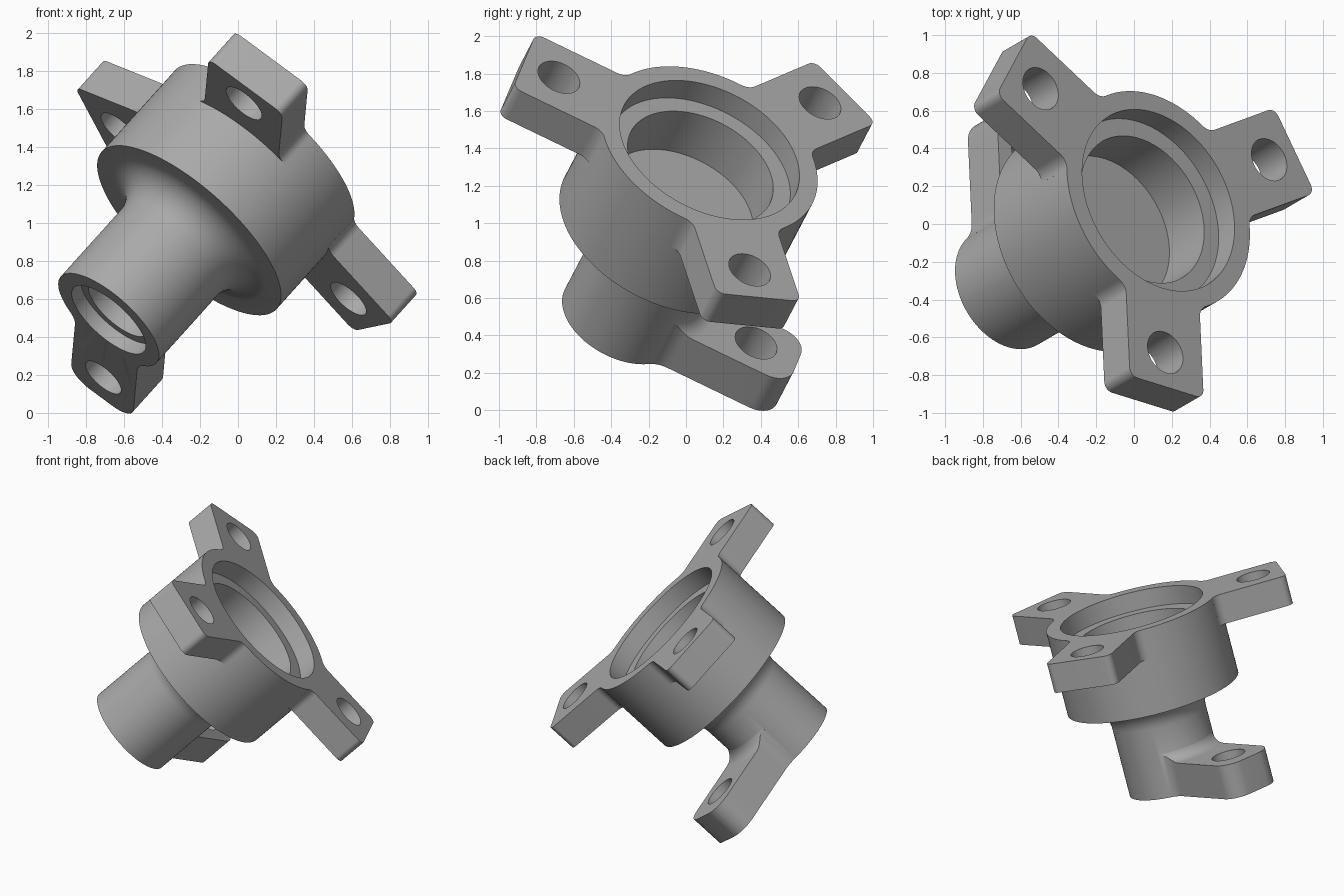
import bpy, bmesh, math
from mathutils import Vector, Matrix

if "Cube" in bpy.data.objects:
    bpy.data.objects.remove(bpy.data.objects["Cube"], do_unlink=True)

# Main sizes, measured along the part's own axis from the tube end
HOUSING_R, TUBE_R, LENGTH, SHOULDER = 0.62, 0.34, 1.30, 0.68
EAR_T, LUG_T, HOLE_R = 0.215, 0.25, 0.12

metal = bpy.data.materials.new("cast_grey")
metal.use_nodes = True
GREY = (0.40, 0.40, 0.40, 1)
metal.diffuse_color = GREY
metal.node_tree.nodes["Principled BSDF"].inputs["Base Color"].default_value = GREY


def finish(name, bm):
    bmesh.ops.remove_doubles(bm, verts=bm.verts, dist=1e-5)
    bmesh.ops.recalc_face_normals(bm, faces=bm.faces)
    mesh = bpy.data.meshes.new(name)
    bm.to_mesh(mesh)
    bm.free()
    mesh.materials.append(metal)
    ob = bpy.data.objects.new(name, mesh)
    bpy.context.collection.objects.link(ob)
    return ob


def arc(cx, cy, r, a0, a1, n=10):
    return [(cx + r * math.cos(a0 + (a1 - a0) * i / n),
             cy + r * math.sin(a0 + (a1 - a0) * i / n)) for i in range(n + 1)]


def lathe(name, profile, steps=128):
    bm = bmesh.new()
    vs = [bm.verts.new((r, 0, z)) for r, z in profile]
    edges = [bm.edges.new(p) for p in zip(vs, vs[1:])]
    bmesh.ops.spin(bm, geom=vs + edges, cent=(0, 0, 0), axis=(0, 0, 1),
                   angle=2 * math.pi, steps=steps, use_merge=True)
    return finish(name, bm)


def prism(name, outline, z0, z1, angle=0.0):
    bm = bmesh.new()
    face = bm.faces.new([bm.verts.new((x, y, z0)) for x, y in outline])
    new = bmesh.ops.extrude_face_region(bm, geom=[face])["geom"]
    bmesh.ops.translate(bm, vec=(0, 0, z1 - z0),
                        verts=[g for g in new if isinstance(g, bmesh.types.BMVert)])
    bmesh.ops.rotate(bm, verts=bm.verts, matrix=Matrix.Rotation(angle, 3, "Z"))
    return finish(name, bm)


def arm_outline(body_r, half, end, fillet, corner):
    """Arm along +x, blended into a round body, with rounded outer corners."""
    c = Vector((math.sqrt((body_r + fillet) ** 2 - (half + fillet) ** 2), half + fillet))
    a = math.atan2(c.y, c.x)
    side = [tuple(c.normalized() * body_r * 0.97)]
    side += arc(c.x, c.y, fillet, a - math.pi, -math.pi / 2)if a - math.pi < -math.pi / 2 else []
    side += arc(end - corner, half - corner, corner, math.pi / 2, 0)
    return [(body_r * 0.9, 0)] + side + [(x, -y) for x, y in reversed(side)]


def boolean(target, tool, operation):
    mod = target.modifiers.new(operation.lower(), "BOOLEAN")
    mod.operation, mod.solver, mod.object = operation, "EXACT", tool
    bpy.context.view_layer.objects.active = target
    bpy.ops.object.modifier_apply(modifier=mod.name)
    bpy.data.objects.remove(tool, do_unlink=True)


def drill(target, dist, angle, z0, z1):
    circle = arc(dist, 0, HOLE_R, 0, 2 * math.pi, 48)[:-1]
    boolean(target, prism("hole_cutter", circle, z0, z1, angle), "DIFFERENCE")


# Turned body: stepped blind bore, tube, shoulder fillet, housing, stepped seat
blend = 0.17
profile = [(0, 0.6), (0.2, 0.6), (0.2, 0.08), (0.25, 0.08), (0.25, 0), (TUBE_R, 0)]
profile += arc(TUBE_R + blend, SHOULDER - blend, blend, math.pi, math.pi / 2, 14)
profile += [(HOUSING_R, SHOULDER), (HOUSING_R, LENGTH), (0.516, LENGTH),
            (0.516, 1.165), (0.418, 1.165), (0.418, 0.87), (0, 0.87)]
body = lathe("flanged_housing", profile)

# Three mounting ears around the open end
ear = arm_outline(HOUSING_R, 0.25, 1.1, 0.08, 0.05)
ear_angles = [math.radians(120 * i) for i in range(3)]
for angle in ear_angles:
    boolean(body, prism("mounting_ear", ear, LENGTH - EAR_T, LENGTH, angle), "UNION")

# Lug at the tube end, with a fillet from its upper face to the tube
lug = prism("tube_lug", arm_outline(TUBE_R, 0.21, 0.945, 0.15, 0.13), -0.1, 0.6, math.pi)
rise = 0.1
envelope = [(0, 0), (1.2, 0), (1.2, LUG_T)]
envelope += arc(TUBE_R + rise - 0.004, LUG_T + rise, rise, -math.pi / 2, -math.pi)
envelope += [(0, LUG_T + rise)]
boolean(lug, lathe("lug_envelope", envelope), "INTERSECT")
boolean(body, lug, "UNION")

# Bolt holes
for angle in ear_angles:
    drill(body, 0.895, angle, LENGTH - 0.4, LENGTH + 0.1)
drill(body, 0.70, math.pi, -0.1, 0.4)

# Tilt the part into place
n = Vector((0.6236, 0.3628, 0.6924)).normalized()
e = Vector((0.041, -0.90, 0.435))
e = (e - n * e.dot(n)).normalized()
rot = Matrix((e, n.cross(e), n)).transposed().to_4x4()
tube_end = Vector((0.129, 0.126, 1.391)) - n * LENGTH
body.data.transform(Matrix.Translation(tube_end) @ rot)

bpy.ops.object.select_all(action="DESELECT")
body.select_set(True)
bpy.context.view_layer.objects.active = body
bpy.ops.object.shade_smooth_by_angle(angle=math.radians(25))
